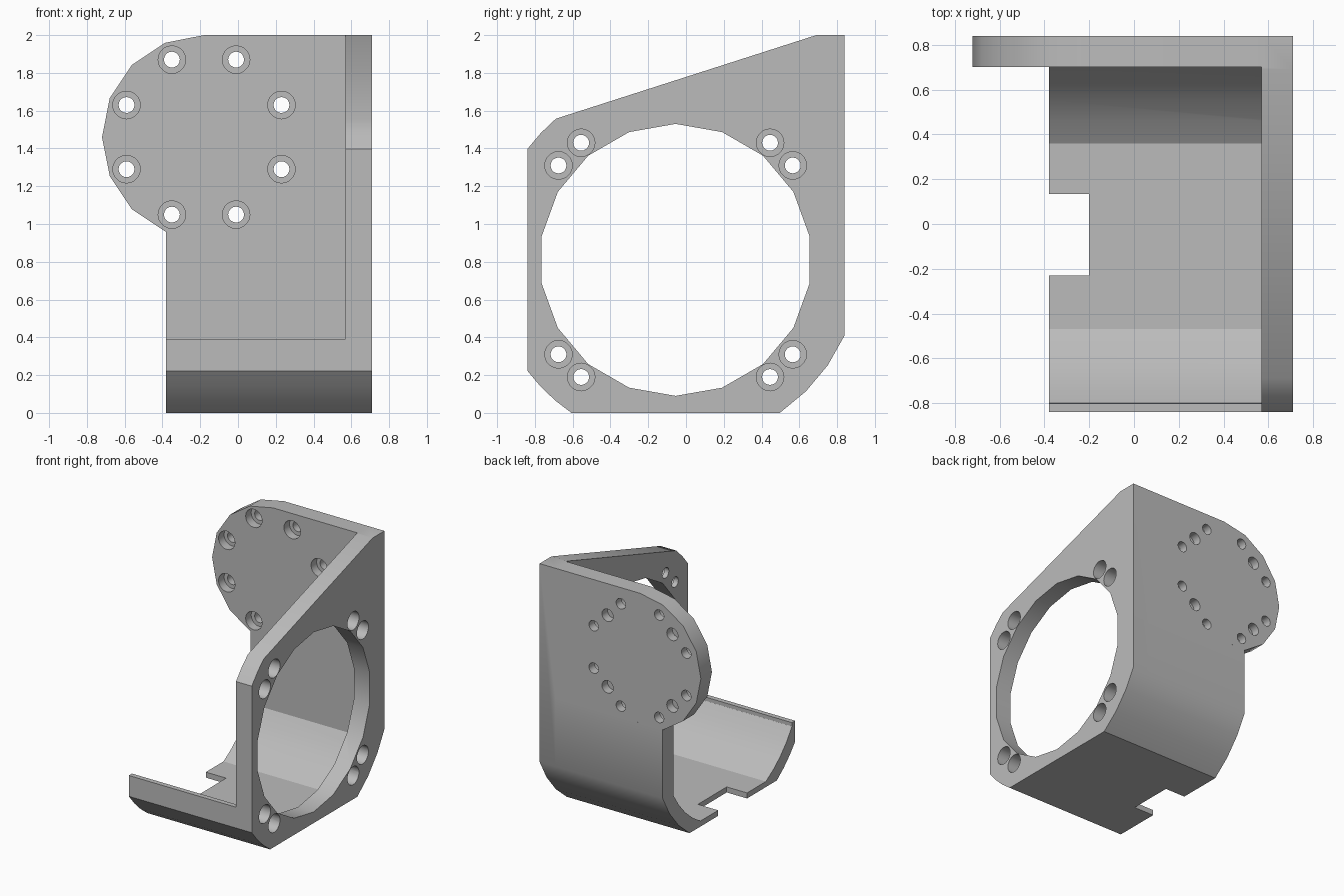
import bpy, bmesh, math

if "Cube" in bpy.data.objects:
    bpy.data.objects.remove(bpy.data.objects["Cube"], do_unlink=True)

grey = bpy.data.materials.new("plain grey")
grey.use_nodes = True
colour = (0.5, 0.5, 0.5, 1)
grey.diffuse_color = colour
grey.node_tree.nodes["Principled BSDF"].inputs["Base Color"].default_value = colour


def arc(centre, radius, start, end, steps):
    """Points along an arc, angles in degrees."""
    angles = [math.radians(start + (end - start) * i / steps) for i in range(steps + 1)]
    return [(centre[0] + radius * math.cos(a), centre[1] + radius * math.sin(a)) for a in angles]


def prism(name, profile, axis, low, high):
    """Extrude a flat profile along x, y or z."""
    place = {"x": lambda a, b, t: (t, a, b),
             "y": lambda a, b, t: (a, t, b),
             "z": lambda a, b, t: (a, b, t)}[axis]
    bm = bmesh.new()
    rings = [[bm.verts.new(place(a, b, t)) for a, b in profile] for t in (low, high)]
    bm.faces.new(rings[0])
    bm.faces.new(rings[1])
    for i in range(len(profile)):
        j = (i + 1) % len(profile)
        bm.faces.new((rings[0][i], rings[0][j], rings[1][j], rings[1][i]))
    bmesh.ops.recalc_face_normals(bm, faces=bm.faces[:])
    mesh = bpy.data.meshes.new(name)
    bm.to_mesh(mesh)
    bm.free()
    mesh.materials.append(grey)
    obj = bpy.data.objects.new(name, mesh)
    bpy.context.collection.objects.link(obj)
    return obj


def combine(target, other, operation):
    """Apply a boolean and remove the second object."""
    mod = target.modifiers.new("combine", "BOOLEAN")
    mod.operation = operation
    mod.solver = "EXACT"
    mod.object = other
    bpy.context.view_layer.objects.active = target
    bpy.ops.object.modifier_apply(modifier=mod.name)
    bpy.data.objects.remove(other, do_unlink=True)


def drill(target, centre, radius, axis, low, high, sides=20, turn=0):
    ring = arc(centre, radius, turn, turn + 360, sides)[:-1]
    combine(target, prism("drill", ring, axis, low, high), "DIFFERENCE")


ring_centre = (-0.055, 0.81)
disc_centre = (-0.18, 1.46)
outer, inner = 0.98, 0.87
left, wall, right = -0.38, 0.57, 0.71
back, back_inner, seam = 0.84, 0.70, 0.961

# Rounded lower corners shared by the side plate and the tray
lower_edge = (arc(ring_centre, outer, -24.05, -55.7, 3)
              + arc(ring_centre, outer, 235.7, 216.8, 3))

# Side plate with sloping top and large opening
side_plate = prism("side_plate", lower_edge
                   + arc(ring_centre, outer, 143.2, 130.3, 2)
                   + [(0.69, 2), (back, 2)], "x", wall, right)
drill(side_plate, ring_centre, 0.72, "x", 0.4, 0.9, 18, 90)
for sy in (-1, 1):
    for sz in (-1, 1):
        for dy, dz in ((0.5, 0.62), (0.62, 0.5)):
            spot = (ring_centre[0] + sy * dy, ring_centre[1] + sz * dz)
            drill(side_plate, spot, 0.073, "x", 0.61, 0.8)
            drill(side_plate, spot, 0.042, "x", 0.4, 0.8)

# Curved tray running up into the back wall
tray = prism("tray", [(back, seam)] + lower_edge + [(-back, 0.39), (-0.8, 0.39)]
             + arc(ring_centre, inner, 211.1, 241.6, 4)
             + arc(ring_centre, inner, -61.6, -29.8, 4)
             + [(back_inner, seam)], "x", left, wall)
notch = prism("notch", [(-0.5, -0.23), (-0.2, -0.23), (-0.2, 0.135), (-0.5, 0.135)],
              "z", -0.1, 0.2)
combine(tray, notch, "DIFFERENCE")

# Back plate with a half-round mounting end
back_plate = prism("back_plate", [(wall, seam), (wall, 2)]
                   + arc(disc_centre, 0.54, 90, 247.5, 7), "y", back_inner, back)
for k in range(8):
    angle = math.radians(22.5 + 45 * k)
    spot = (disc_centre[0] + 0.444 * math.cos(angle), disc_centre[1] + 0.444 * math.sin(angle))
    drill(back_plate, spot, 0.073, "y", 0.6, 0.77)
    drill(back_plate, spot, 0.042, "y", 0.6, 0.95)

# Four blind holes in the rear face
for sx in (-1, 1):
    for sz in (-1, 1):
        spot = (disc_centre[0] + sx * 0.287, disc_centre[1] + sz * 0.287)
        drill(back_plate, spot, 0.05, "y", 0.77, 0.95)

# Weld everything into one bracket
combine(tray, side_plate, "UNION")
combine(tray, back_plate, "UNION")
tray.name = tray.data.name = "motor_bracket"
bpy.ops.object.select_all(action="DESELECT")
tray.select_set(True)
bpy.context.view_layer.objects.active = tray
bpy.ops.object.shade_smooth_by_angle(angle=math.radians(30))
